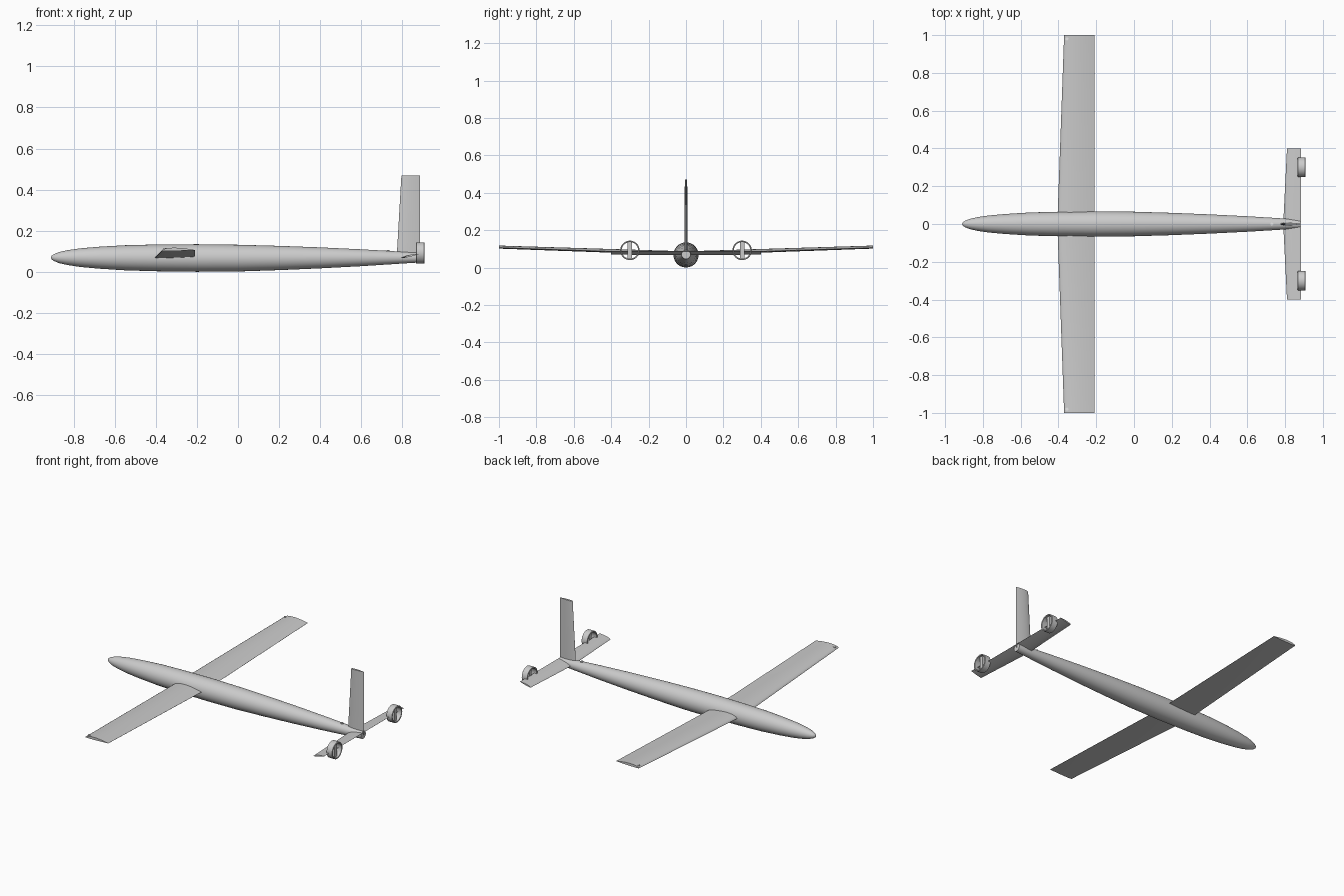
import bpy, bmesh, math
from mathutils import Matrix, Vector

cube = bpy.data.objects.get("Cube")
if cube:
    bpy.data.objects.remove(cube, do_unlink=True)


def material(name, value):
    mat = bpy.data.materials.new(name)
    mat.use_nodes = True
    color = (value, value, value, 1)
    mat.diffuse_color = color
    mat.node_tree.nodes["Principled BSDF"].inputs["Base Color"].default_value = color
    return mat


GREY = material("light grey", 0.6)
WHITE = material("white", 0.9)


def finish(name, bm, mat=GREY):
    bmesh.ops.recalc_face_normals(bm, faces=bm.faces)
    mesh = bpy.data.meshes.new(name)
    bm.to_mesh(mesh)
    bm.free()
    mesh.materials.append(mat)
    obj = bpy.data.objects.new(name, mesh)
    bpy.context.collection.objects.link(obj)
    bpy.ops.object.select_all(action='DESELECT')
    obj.select_set(True)
    bpy.context.view_layer.objects.active = obj
    bpy.ops.object.shade_smooth_by_angle(angle=math.radians(35))
    return obj


def loft(name, rings, closed=False):
    """Skin a list of equal rings; cap both ends unless they join up."""
    bm = bmesh.new()
    loops = [[bm.verts.new(p) for p in ring] for ring in rings]
    n = len(loops[0])
    pairs = list(zip(loops, loops[1:]))
    if closed:
        pairs.append((loops[-1], loops[0]))
    else:
        bm.faces.new(loops[0])
        bm.faces.new(loops[-1])
    for a, b in pairs:
        for i in range(n):
            j = (i + 1) % n
            bm.faces.new((a[i], a[j], b[j], b[i]))
    return finish(name, bm)


def airfoil(station, upper, lower, upright=False, steps=14):
    """Section from (span, front x, rear x, front height, rear height, thickness)."""
    span, x0, x1, h0, h1, thick = station
    ts = [(1 - math.cos(math.pi * i / steps)) / 2 for i in range(steps + 1)]

    def point(t, side):
        bulge = 2.6 * math.sqrt(t) * (1 - t) + 0.04 * t
        h = h0 + (h1 - h0) * t + side * thick * bulge
        x = x0 + (x1 - x0) * t
        return (x, h, span) if upright else (x, span, h)

    return ([point(t, upper) for t in ts] +
            [point(t, -lower) for t in reversed(ts[1:])])


def circle(x, y, z, r, n=48):
    return [(x, y + r * math.cos(2 * math.pi * i / n),
             z + r * math.sin(2 * math.pi * i / n)) for i in range(n)]


# Fuselage: slender body of revolution with a blunt tail
profile = [(-0.91, 0.002), (-0.907, 0.009), (-0.895, 0.017), (-0.87, 0.027),
           (-0.83, 0.036), (-0.77, 0.045), (-0.68, 0.053), (-0.55, 0.061),
           (-0.4, 0.065), (-0.2, 0.067), (0, 0.065), (0.2, 0.059),
           (0.4, 0.051), (0.6, 0.041), (0.78, 0.03), (0.88, 0.024)]
loft("fuselage", [circle(x, 0, 0.067 + 0.003 * abs(x), r) for x, r in profile])

# Main wing: one tapered panel per side with dihedral
tip = (-0.37, -0.21, 0.103, 0.106, 0.015)
root = (0, -0.406, -0.21, 0.067, 0.072, 0.02)
wing = [(-1, *tip), root, (1, *tip)]
loft("wing", [airfoil(s, 0.9, 0.15) for s in wing])

# Tailplane: flat span, rear edge raised
tail_tip = (0.81, 0.885, 0.07, 0.088, 0.009)
tail = [(-0.4, *tail_tip), (0, 0.79, 0.885, 0.067, 0.088, 0.01), (0.4, *tail_tip)]
loft("tailplane", [airfoil(s, 0.7, 0.3) for s in tail])

# Fin
fin = [(0.07, 0.772, 0.885, 0, 0, 0.016), (0.47, 0.795, 0.885, 0, 0, 0.013)]
loft("fin", [airfoil(s, 0.5, 0.5, upright=True) for s in fin])

# Ducted propellers on the tailplane
for side, label in ((1, "left"), (-1, "right")):
    y, z = 0.3 * side, 0.092
    section = [(0.868, 0.052), (0.906, 0.052), (0.908, 0.049),
               (0.906, 0.044), (0.868, 0.044), (0.866, 0.048)]
    loft(label + "_duct", [circle(x, y, z, r) for x, r in section], closed=True)
    bm = bmesh.new()
    bmesh.ops.create_cube(bm, size=1, matrix=Matrix.Translation((0.888, y, z))
                          @ Matrix.Diagonal((0.014, 0.024, 0.094, 1)))
    finish(label + "_propeller", bm)


# Small round marker lights on wing tips and rear body
def light(name, place):
    bm = bmesh.new()
    bmesh.ops.create_cone(bm, cap_ends=True, segments=20, radius1=0.008,
                          radius2=0.008, depth=0.008,
                          matrix=Matrix.Translation(Vector(place)))
    finish(name, bm, WHITE)


light("left_wing_light", (-0.355, 0.98, 0.112))
light("right_wing_light", (-0.355, -0.98, 0.112))
light("rear_body_light", (0.73, 0, 0.103))
